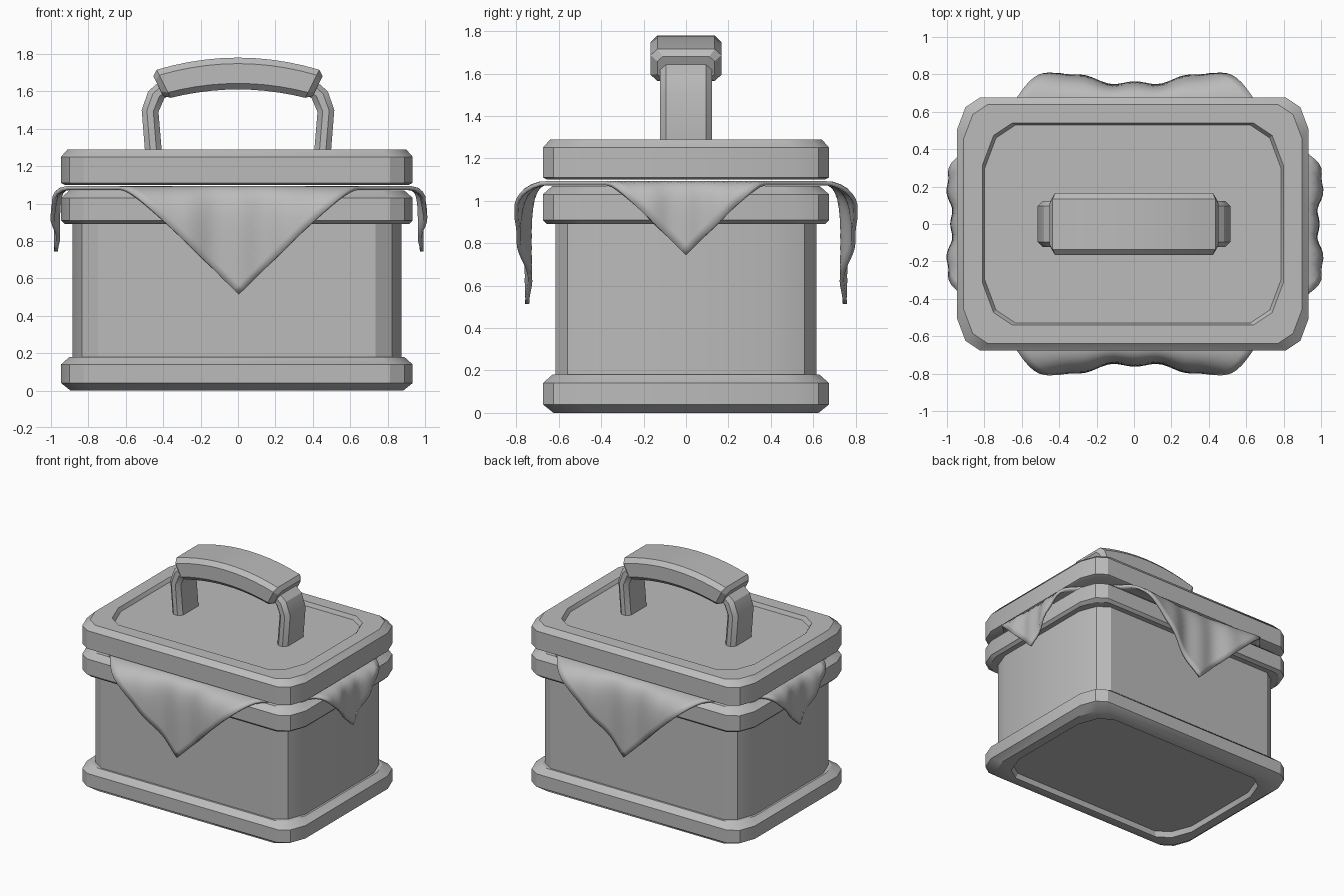
import bpy, bmesh, math
from mathutils import Vector

if "Cube" in bpy.data.objects:
    bpy.data.objects.remove(bpy.data.objects["Cube"], do_unlink=True)

grey = bpy.data.materials.new("plain grey")
grey.use_nodes = True
grey.diffuse_color = (0.5, 0.5, 0.5, 1)
grey.node_tree.nodes["Principled BSDF"].inputs["Base Color"].default_value = (0.5, 0.5, 0.5, 1)


def finish(name, bm, angle=28):
    bmesh.ops.recalc_face_normals(bm, faces=bm.faces)
    mesh = bpy.data.meshes.new(name)
    bm.to_mesh(mesh)
    bm.free()
    mesh.materials.append(grey)
    obj = bpy.data.objects.new(name, mesh)
    bpy.context.collection.objects.link(obj)
    bpy.ops.object.select_all(action='DESELECT')
    obj.select_set(True)
    bpy.context.view_layer.objects.active = obj
    bpy.ops.object.shade_smooth_by_angle(angle=math.radians(angle))
    return obj


def loft(name, rings, angle=28):
    """Skin closed loops of points and cap both ends."""
    bm = bmesh.new()
    loops = [[bm.verts.new(p) for p in ring] for ring in rings]
    n = len(loops[0])
    for a, b in zip(loops, loops[1:]):
        for i in range(n):
            j = (i + 1) % n
            bm.faces.new((a[i], a[j], b[j], b[i]))
    bm.faces.new(loops[0])
    bm.faces.new(loops[-1])
    return finish(name, bm, angle)


def outline(inset, z):
    """Rectangle with two-step chamfered corners."""
    hx, hy, k = 0.94 - inset, 0.675 - inset, 1 + 2.5 * inset
    corner = [(hx, hy - 0.17 * k), (hx - 0.045 * k, hy - 0.05 * k), (hx - 0.12 * k, hy)]
    pts = []
    for sx, sy in ((1, 1), (-1, 1), (-1, -1), (1, -1)):
        quarter = corner if sx * sy > 0 else corner[::-1]
        pts += [(sx * x - 0.006, sy * y, z) for x, y in quarter]
    return pts


def tray(name, profile, angle=28):
    return loft(name, [outline(i, z) for i, z in profile], angle)


def section(top, bottom, half_width, chamfer):
    """Chamfered rectangle spanning top to bottom in xz and the width in y."""
    top, bottom = Vector(top), Vector(bottom)
    mid, d = (top + bottom) / 2, (top - bottom).normalized()
    h, w = (top - bottom).length / 2, half_width
    pts = []
    for s, t in ((1, 1), (-1, 1), (-1, -1), (1, -1)):
        pair = [(w, h - chamfer), (w - chamfer, h)]
        for y, r in (pair if s * t > 0 else pair[::-1]):
            p = mid + d * (t * r)
            pts.append((p.x, s * y, p.y))
    return pts


# Box: foot, walls, rim and recessed lid
tray("foot", [(0.13, 0.04), (0.12, 0), (0.05, 0), (0, 0.04), (0, 0.14), (0.045, 0.18), (0.08, 0.18)])
tray("walls", [(0.06, 0.12), (0.06, 1.0)], 33)
tray("rim", [(0.07, 0.89), (0.02, 0.89), (0, 0.91), (0, 1.03), (0.045, 1.07)])
tray("lid", [(0.02, 1.1), (0, 1.11), (0, 1.25), (0.035, 1.29), (0.135, 1.29), (0.147, 1.26)])

# Handle posts
post_path = [(0.495, 0.405, 1.25, 1.25), (0.515, 0.425, 1.5, 1.49),
             (0.48, 0.395, 1.6, 1.56), (0.4, 0.35, 1.67, 1.6)]
for side, name in ((1, "left_post"), (-1, "right_post")):
    loft(name, [section((side * xo, zo), (side * xi, zi), 0.123, 0.028)
                for xo, xi, zo, zi in post_path])

# Arched grip with chamfered ends
grip = []
for i in range(-5, 6):
    u = i / 5
    grip.append(section((0.435 * u, 1.78 - 0.065 * u * u), (0.36 * u, 1.61 - 0.045 * u * u), 0.167, 0.032))
for u in (-1, 1):
    end = section((0.452 * u, 1.68), (0.4 * u, 1.575), 0.135, 0.025)
    grip.insert(0 if u < 0 else len(grip), end)
loft("grip", grip)

# Diamond cloth lying under the lid, its four points draped over the rim
REACH, STEPS = 1.3, 48


def drape(x, y):
    z = 1.083
    sx, sy = abs(x) - 0.925, abs(y) - 0.66
    if sy > 0:
        flare = min(abs(x) / 0.4, 1) ** 2
        swell = 0.09 + 0.075 * flare + 0.012 * math.cos(24 * x) - 0.02 * sy
        y = math.copysign(0.66 + swell * (1 - math.exp(-sy / 0.09)), y)
        z -= sy * sy / (sy + 0.08)
    elif sx > 0:
        flare = min(abs(y) / 0.2, 1) ** 2
        swell = 0.045 + 0.03 * flare + 0.008 * math.cos(40 * y)
        x = math.copysign(0.925 + swell * (1 - math.exp(-sx / 0.05)), x)
        z -= sx * sx / (sx + 0.04)
    return x + 0.005, y, z


bm = bmesh.new()
grid = []
for i in range(STEPS + 1):
    u = REACH * (2 * i / STEPS - 1)
    row = []
    for j in range(STEPS + 1):
        v = REACH * (2 * j / STEPS - 1)
        row.append(bm.verts.new(drape((u + v) / 2, (u - v) / 2)))
    grid.append(row)
for a, b in zip(grid, grid[1:]):
    for j in range(STEPS):
        bm.faces.new((a[j], a[j + 1], b[j + 1], b[j]))
cloth = finish("cloth", bm, 50)
solid = cloth.modifiers.new("thickness", 'SOLIDIFY')
solid.thickness = 0.02
solid.offset = 0
